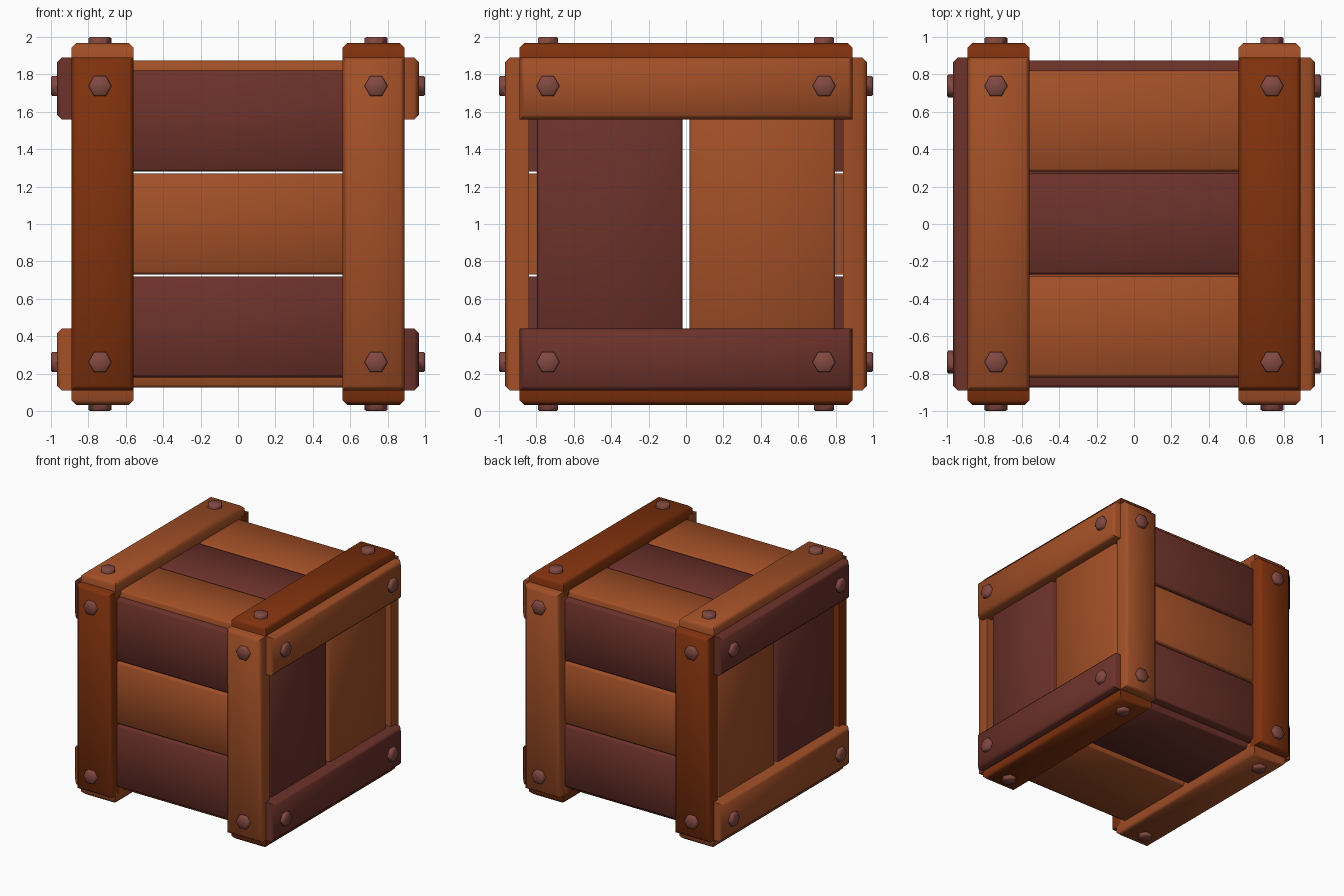
import bpy
import bmesh
from math import cos, sin, pi, radians
from mathutils import Matrix, Vector

cube = bpy.data.objects.get("Cube")
if cube:
    bpy.data.objects.remove(cube, do_unlink=True)


def material(name, rgb):
    m = bpy.data.materials.new(name)
    m.use_nodes = True
    m.diffuse_color = (*rgb, 1)
    m.node_tree.nodes["Principled BSDF"].inputs["Base Color"].default_value = (*rgb, 1)
    return m


ORANGE = material("orange wood", (0.36, 0.078, 0.020))
RUST = material("rust wood", (0.215, 0.031, 0.004))
DARK = material("dark red wood", (0.150, 0.031, 0.023))
BOLT = material("bolt metal", (0.225, 0.066, 0.053))

CENTRE = Vector((0, 0, 1))
X, Y, Z = Vector((1, 0, 0)), Vector((0, 1, 0)), Vector((0, 0, 1))


def slab(name, outline, inner, outer, bevel, frame, mat):
    """Extrude an outline along the face normal and bevel its outer rim."""
    bm = bmesh.new()
    base = bm.faces.new([bm.verts.new((u, v, inner)) for u, v in outline])
    ext = bmesh.ops.extrude_face_region(bm, geom=[base], use_keep_orig=True)
    lid = [g for g in ext["geom"] if isinstance(g, bmesh.types.BMFace)][0]
    for vert in lid.verts:
        vert.co.z = outer
    bmesh.ops.recalc_face_normals(bm, faces=bm.faces)
    bmesh.ops.bevel(bm, geom=list(lid.edges), offset=bevel, segments=1,
                    affect='EDGES', profile=0.5)
    bm.transform(frame)
    bmesh.ops.recalc_face_normals(bm, faces=bm.faces)
    mesh = bpy.data.meshes.new(name)
    bm.to_mesh(mesh)
    bm.free()
    mesh.materials.append(mat)
    obj = bpy.data.objects.new(name, mesh)
    bpy.context.collection.objects.link(obj)
    bpy.ops.object.select_all(action='DESELECT')
    obj.select_set(True)
    bpy.context.view_layer.objects.active = obj
    bpy.ops.object.shade_smooth_by_angle(angle=radians(50))


def board(name, offset, width, length, along_v, inner, outer, bevel, frame, mat):
    """A board running along u or v, shifted sideways by offset."""
    lo, hi, end = offset - width / 2, offset + width / 2, length / 2
    if along_v:
        pts = [(lo, -end), (hi, -end), (hi, end), (lo, end)]
    else:
        pts = [(-end, lo), (end, lo), (end, hi), (-end, hi)]
    slab(name, pts, inner, outer, bevel, frame, mat)


# Each side: name, u axis, v axis, battens along v?, batten colours, plank colours
SIDES = [
    ("front", X, Z, True, (RUST, ORANGE), (DARK, ORANGE, DARK)),
    ("back", -X, Z, True, (ORANGE, RUST), (DARK, ORANGE, DARK)),
    ("right", Y, Z, False, (DARK, ORANGE), (DARK, ORANGE)),
    ("left", -Y, Z, False, (ORANGE, DARK), (ORANGE, DARK)),
    ("top", X, Y, True, (ORANGE, RUST), (ORANGE, DARK, ORANGE)),
    ("bottom", X, -Y, True, (ORANGE, RUST), (DARK, ORANGE)),
]

for side, u, v, upright, batten_mats, plank_mats in SIDES:
    n = u.cross(v)
    frame = Matrix.Translation(CENTRE) @ Matrix((u, v, n)).transposed().to_4x4()

    # Planks filling the side, across the battens
    count = len(plank_mats)
    width, pitch = (0.54, 0.55) if count == 3 else (0.78, 0.815)
    for i, mat in enumerate(plank_mats):
        board(f"{side}_plank_{i + 1}", (i - (count - 1) / 2) * pitch, width, 1.64,
              not upright, 0.76, 0.875, 0.015, frame, mat)

    # Two outer battens
    for i, mat in enumerate(batten_mats):
        board(f"{side}_batten_{i + 1}", (i * 2 - 1) * 0.725, 0.333, 1.78,
              upright, 0.84, 0.967, 0.025, frame, mat)

    # Hexagonal bolt heads at the batten ends
    for cu in (-0.738, 0.738):
        for cv in (-0.738, 0.738):
            hexagon = [(cu + 0.062 * cos(k * pi / 3), cv + 0.062 * sin(k * pi / 3))
                       for k in range(6)]
            slab(f"{side}_bolt", hexagon, 0.95, 1.0, 0.008, frame, BOLT)
